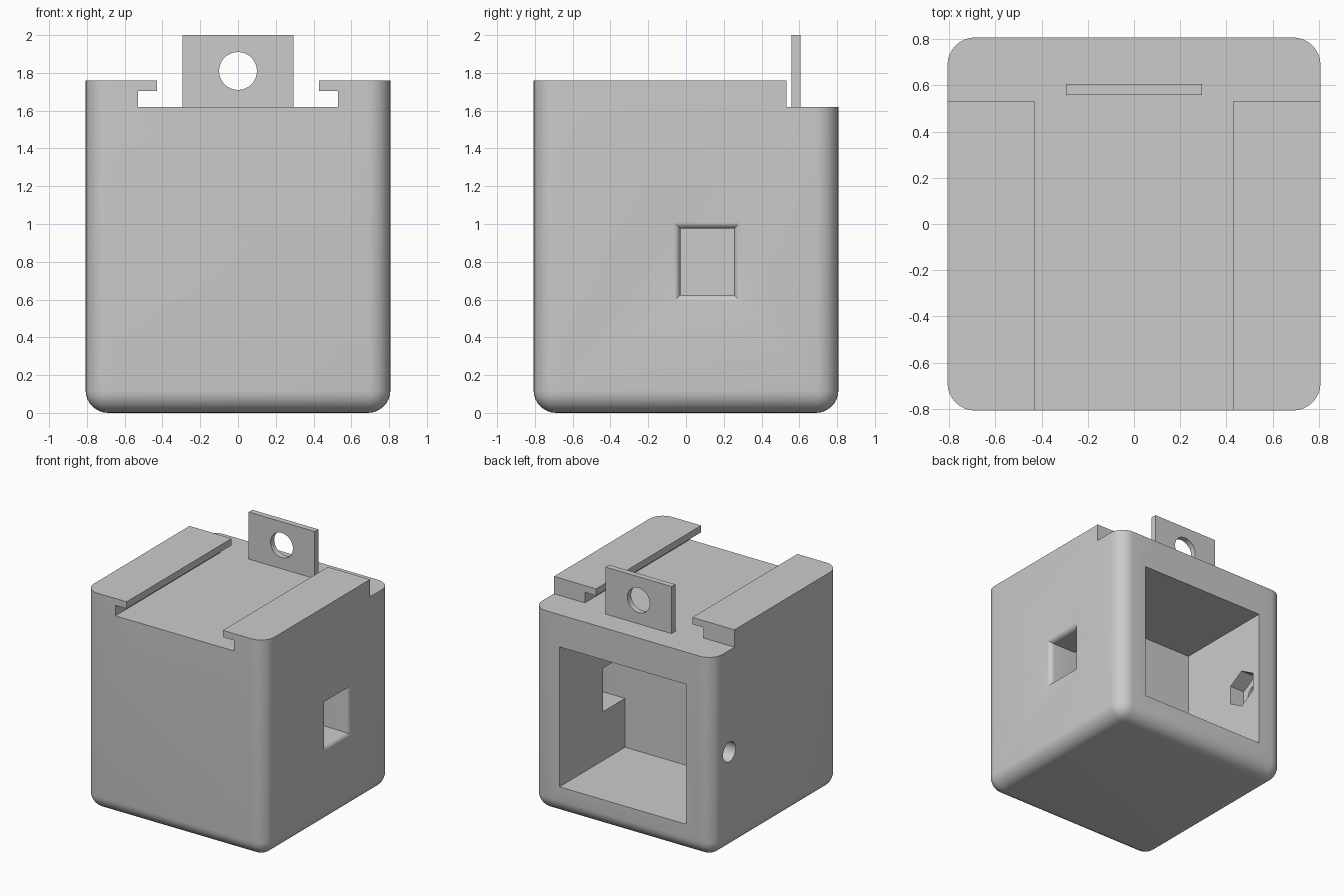
import bpy, bmesh
from math import sin, cos, pi, radians

cube = bpy.data.objects.get("Cube")
if cube:
    bpy.data.objects.remove(cube, do_unlink=True)

HALF = 0.807       # half width of the body
DECK = 1.62        # floor of the top slot
TOP = 1.76         # top of the rails

grey = bpy.data.materials.new("plain grey")
grey.use_nodes = True
grey.diffuse_color = (0.6, 0.6, 0.6, 1)
grey.node_tree.nodes["Principled BSDF"].inputs["Base Color"].default_value = (0.6, 0.6, 0.6, 1)


def make(name, bm):
    bmesh.ops.recalc_face_normals(bm, faces=bm.faces)
    mesh = bpy.data.meshes.new(name)
    bm.to_mesh(mesh)
    bm.free()
    obj = bpy.data.objects.new(name, mesh)
    bpy.context.collection.objects.link(obj)
    mesh.materials.append(grey)
    return obj


def loft(name, rings):
    """Skin a closed solid through rings of matching points."""
    bm = bmesh.new()
    loops = [[bm.verts.new(p) for p in ring] for ring in rings]
    n = len(loops[0])
    for a, b in zip(loops, loops[1:]):
        for i in range(n):
            j = (i + 1) % n
            bm.faces.new((a[i], a[j], b[j], b[i]))
    bm.faces.new(loops[0])
    bm.faces.new(loops[-1])
    return make(name, bm)


def rect(a0, a1, b0, b1):
    return [(a0, b0), (a1, b0), (a1, b1), (a0, b1)]


def polygon(a, b, radius, sides, turn=0.0):
    return [(a + radius * cos(turn + 2 * pi * i / sides),
             b + radius * sin(turn + 2 * pi * i / sides)) for i in range(sides)]


def along_x(name, profile, x0, x1):
    return loft(name, [[(x, y, z) for y, z in profile] for x in (x0, x1)])


def along_y(name, profile, y0, y1):
    return loft(name, [[(x, y, z) for x, z in profile] for y in (y0, y1)])


def cut(obj, cutter):
    mod = obj.modifiers.new("cut", 'BOOLEAN')
    mod.operation = 'DIFFERENCE'
    mod.solver = 'EXACT'
    mod.object = cutter
    bpy.context.view_layer.update()
    graph = bpy.context.evaluated_depsgraph_get()
    mesh = bpy.data.meshes.new_from_object(obj.evaluated_get(graph))
    obj.modifiers.clear()
    obj.data = mesh
    bpy.data.objects.remove(cutter, do_unlink=True)


# Body: block with rounded upright and bottom edges
bm = bmesh.new()
bmesh.ops.create_cube(bm, size=1)
for v in bm.verts:
    v.co = (v.co.x * 2 * HALF, v.co.y * 2 * HALF, (v.co.z + 0.5) * TOP)
edges = [e for e in bm.edges if min(v.co.z for v in e.verts) < 0.01]
bmesh.ops.bevel(bm, geom=edges, offset=0.12, segments=8, profile=0.5, affect='EDGES')
body = make("body", bm)

# Undercut slot along the top, leaving two lipped rails
right_half = [(0.53, DECK), (0.53, 1.705), (0.43, 1.705), (0.43, 1.9)]
slot = right_half + [(-x, z) for x, z in reversed(right_half)]
cut(body, along_y("slot_cutter", slot, -1, 1))

# Step behind the rails
cut(body, along_y("step_cutter", rect(-1, 1, DECK, 1.95), 0.533, 1.1))

# Square chamber open at the back
cut(body, along_y("chamber_cutter", rect(-0.565, 0.565, 0.23, 1.36), -0.03, 1))

# Window with a rounded rim in the left wall
R = 0.04
sections = [(0.45, 0)]
for i in range(7):
    t = i * pi / 12
    sections.append((HALF - R + R * sin(t), R * (1 - cos(t))))
sections.append((0.9, R))
cut(body, loft("window_cutter", [
    [(x, y, z) for y, z in rect(-0.03 - o, 0.255 + o, 0.625 - o, 0.975 + o)]
    for x, o in sections]))

# Bolt hole and hexagonal nut pocket in the right wall
cut(body, along_x("nut_cutter", polygon(0.6, 0.8, 0.153, 6, pi / 2), -0.695, -0.5))
cut(body, along_x("bolt_cutter", polygon(0.6, 0.8, 0.08, 32), -0.9, -0.6))

# Upright hanging tab with a round hole
tab = along_y("hanging_tab", rect(-0.295, 0.295, DECK, 2.0), 0.558, 0.605)
cut(tab, along_y("tab_hole_cutter", polygon(0, 1.81, 0.1, 48), 0.5, 0.7))

# Smooth rounded edges, keep the rest crisp
bpy.ops.object.select_all(action='DESELECT')
for obj in (body, tab):
    obj.select_set(True)
bpy.context.view_layer.objects.active = body
bpy.ops.object.shade_smooth_by_angle(angle=radians(30))
